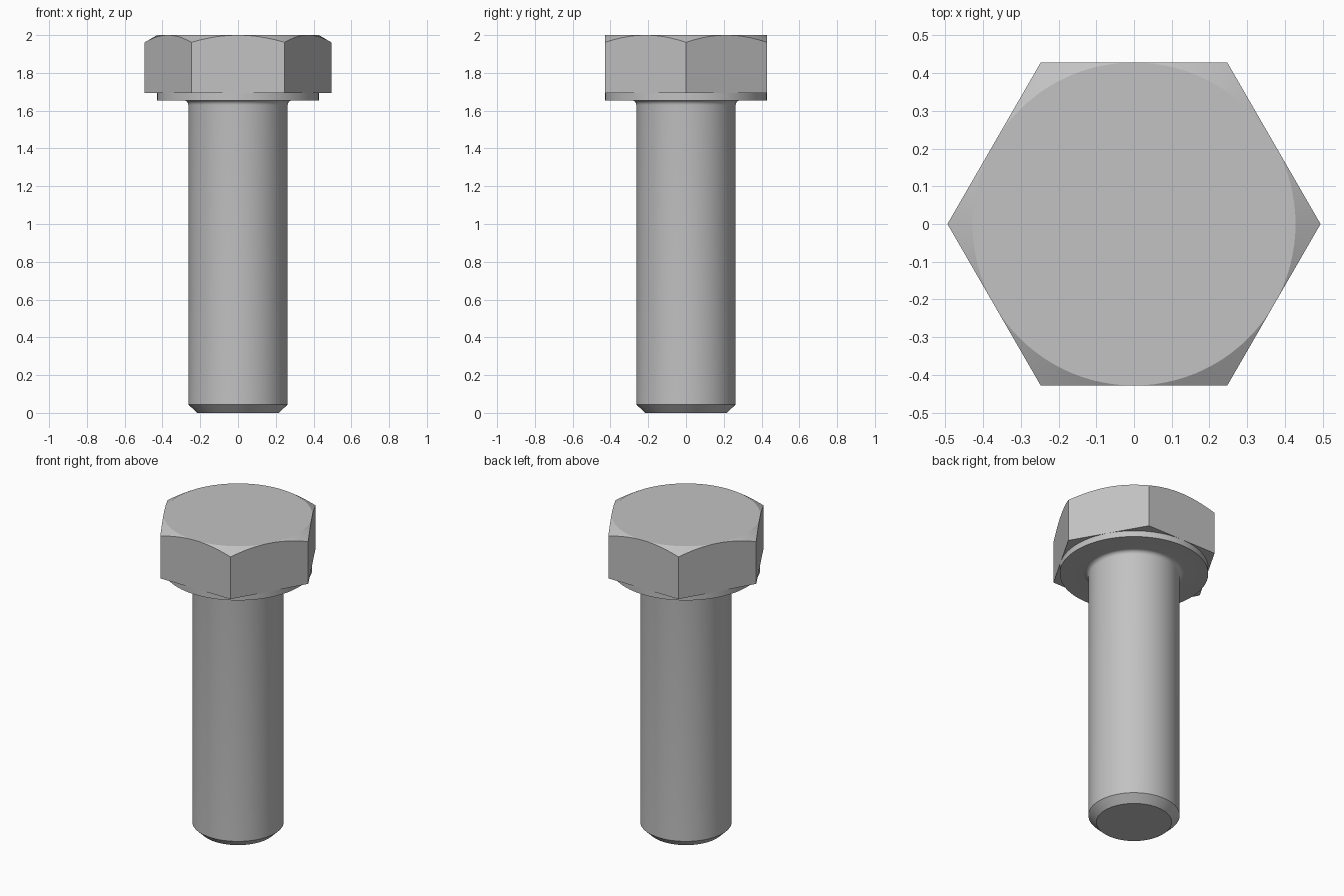
import bpy
import bmesh
from math import cos, sin, pi, tan, radians

if "Cube" in bpy.data.objects:
    bpy.data.objects.remove(bpy.data.objects["Cube"], do_unlink=True)

SEGMENTS = 96
FLAT = 0.428          # centre to hexagon side
HEAD_BOTTOM, TOP = 1.693, 2.0

steel = bpy.data.materials.new("steel grey")
steel.use_nodes = True
colour = (0.54, 0.54, 0.54, 1)
steel.diffuse_color = colour
steel.node_tree.nodes["Principled BSDF"].inputs["Base Color"].default_value = colour


def hex_radius(a):
    """Distance to a hexagon with corners on the x axis."""
    return FLAT / cos(a % (pi / 3) - pi / 6)


def chamfer_height(a):
    """Where the chamfer cone meets the hexagon side."""
    return TOP - (hex_radius(a) - FLAT) * tan(radians(30))


def build_rings(name, rings):
    """Skin a stack of rings; each ring maps an angle to (radius, height)."""
    bm = bmesh.new()
    angles = [2 * pi * i / SEGMENTS for i in range(SEGMENTS)]
    loops = []
    for ring in rings:
        loop = []
        for a in angles:
            r, z = ring(a)
            loop.append(bm.verts.new((r * cos(a), r * sin(a), z)))
        loops.append(loop)
    for low, high in zip(loops, loops[1:]):
        for i in range(SEGMENTS):
            j = (i + 1) % SEGMENTS
            bm.faces.new((low[i], low[j], high[j], high[i]))
    bm.faces.new(loops[0][::-1])
    bm.faces.new(loops[-1])
    bmesh.ops.remove_doubles(bm, verts=bm.verts, dist=1e-5)
    bmesh.ops.recalc_face_normals(bm, faces=bm.faces)
    mesh = bpy.data.meshes.new(name)
    bm.to_mesh(mesh)
    bm.free()
    mesh.materials.append(steel)
    obj = bpy.data.objects.new(name, mesh)
    bpy.context.collection.objects.link(obj)
    bpy.ops.object.select_all(action="DESELECT")
    obj.select_set(True)
    bpy.context.view_layer.objects.active = obj
    bpy.ops.object.shade_smooth_by_angle(angle=radians(20))
    return obj


# Hexagonal head with a conical chamfer on its top corners
build_rings("hex_head", [
    lambda a: (hex_radius(a), HEAD_BOTTOM),
    lambda a: (hex_radius(a), chamfer_height(a)),
    lambda a: (FLAT, TOP),
])

# Shank with chamfered tip, fillet under the head, and round washer face
SHANK, WASHER_BOTTOM, FILLET = 0.263, 1.655, 0.025
profile = [(0.217, 0), (SHANK, 0.045)]
for k in range(7):
    t = k / 6 * pi / 2
    profile.append((SHANK + FILLET * (1 - cos(t)),
                    WASHER_BOTTOM - FILLET * (1 - sin(t))))
profile += [(FLAT, WASHER_BOTTOM), (FLAT, HEAD_BOTTOM)]
build_rings("shank_and_washer_face", [lambda a, p=p: p for p in profile])
